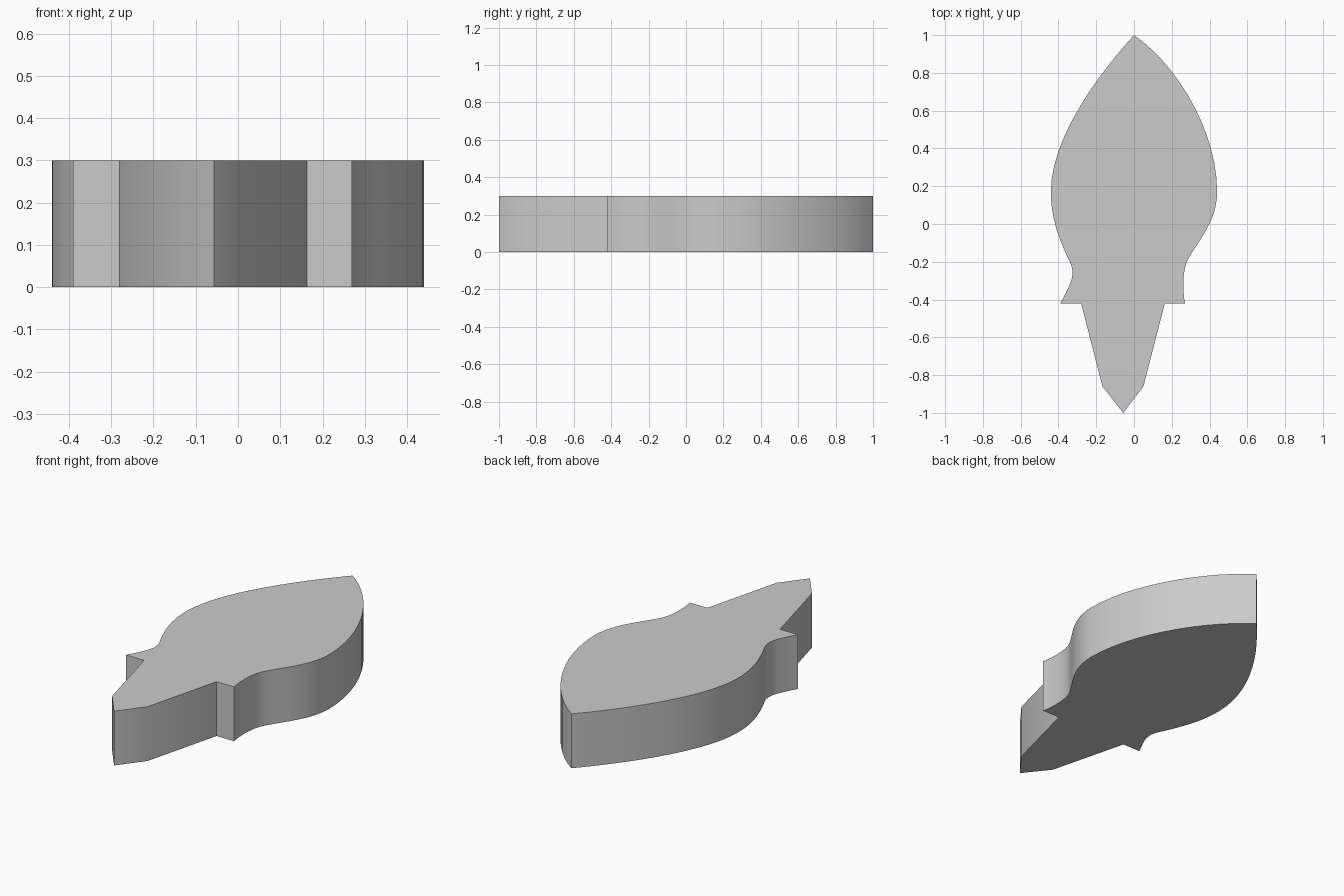
import bpy
import bmesh
import math
from mathutils import Vector
from mathutils.geometry import interpolate_bezier

cube = bpy.data.objects.get("Cube")
if cube:
    bpy.data.objects.remove(cube, do_unlink=True)

THICKNESS = 0.3
STEPS = 14

# Plain grey material
grey = bpy.data.materials.new("light grey")
grey.use_nodes = True
colour = (0.6, 0.6, 0.6, 1)
grey.diffuse_color = colour
grey.node_tree.nodes["Principled BSDF"].inputs["Base Color"].default_value = colour


def curve_points(*segments):
    """Join Bezier segments (start, handle, handle, end) into one point list."""
    points = []
    for segment in segments:
        part = interpolate_bezier(*(Vector(p).to_3d() for p in segment), STEPS)
        points += part[1:] if points else part
    return points


# Curved edges from the pointed tip to the barbs
left_side = curve_points(
    ((0, 1), (0.22, 0.85), (0.44, 0.5), (0.44, 0.17)),
    ((0.44, 0.17), (0.44, 0), (0.32, -0.11), (0.28, -0.2)),
    ((0.28, -0.2), (0.255, -0.26), (0.258, -0.36), (0.27, -0.42)),
)
right_side = curve_points(
    ((0, 1), (-0.2, 0.78), (-0.44, 0.45), (-0.44, 0.17)),
    ((-0.44, 0.17), (-0.44, 0.02), (-0.39, -0.09), (-0.35, -0.18)),
    ((-0.35, -0.18), (-0.305, -0.26), (-0.325, -0.3), (-0.39, -0.42)),
)

# Tapered stem below the barbs
stem = [Vector((x, y, 0)) for x, y in (
    (0.163, -0.42), (0.05, -0.86), (-0.057, -1), (-0.167, -0.86), (-0.28, -0.42))]

# Extrude the closed outline into a flat solid
outline = left_side + stem + right_side[:0:-1]
bm = bmesh.new()
base = bm.faces.new([bm.verts.new(p) for p in outline])
top = bmesh.ops.extrude_face_region(bm, geom=[base], use_keep_orig=True)
bmesh.ops.translate(bm, vec=(0, 0, THICKNESS),
                    verts=[v for v in top["geom"] if isinstance(v, bmesh.types.BMVert)])
bmesh.ops.recalc_face_normals(bm, faces=bm.faces)
mesh = bpy.data.meshes.new("leaf_plate")
bm.to_mesh(mesh)
bm.free()

plate = bpy.data.objects.new("leaf_plate", mesh)
bpy.context.collection.objects.link(plate)
mesh.materials.append(grey)
bpy.context.view_layer.objects.active = plate
plate.select_set(True)
bpy.ops.object.shade_smooth_by_angle(angle=math.radians(30))
